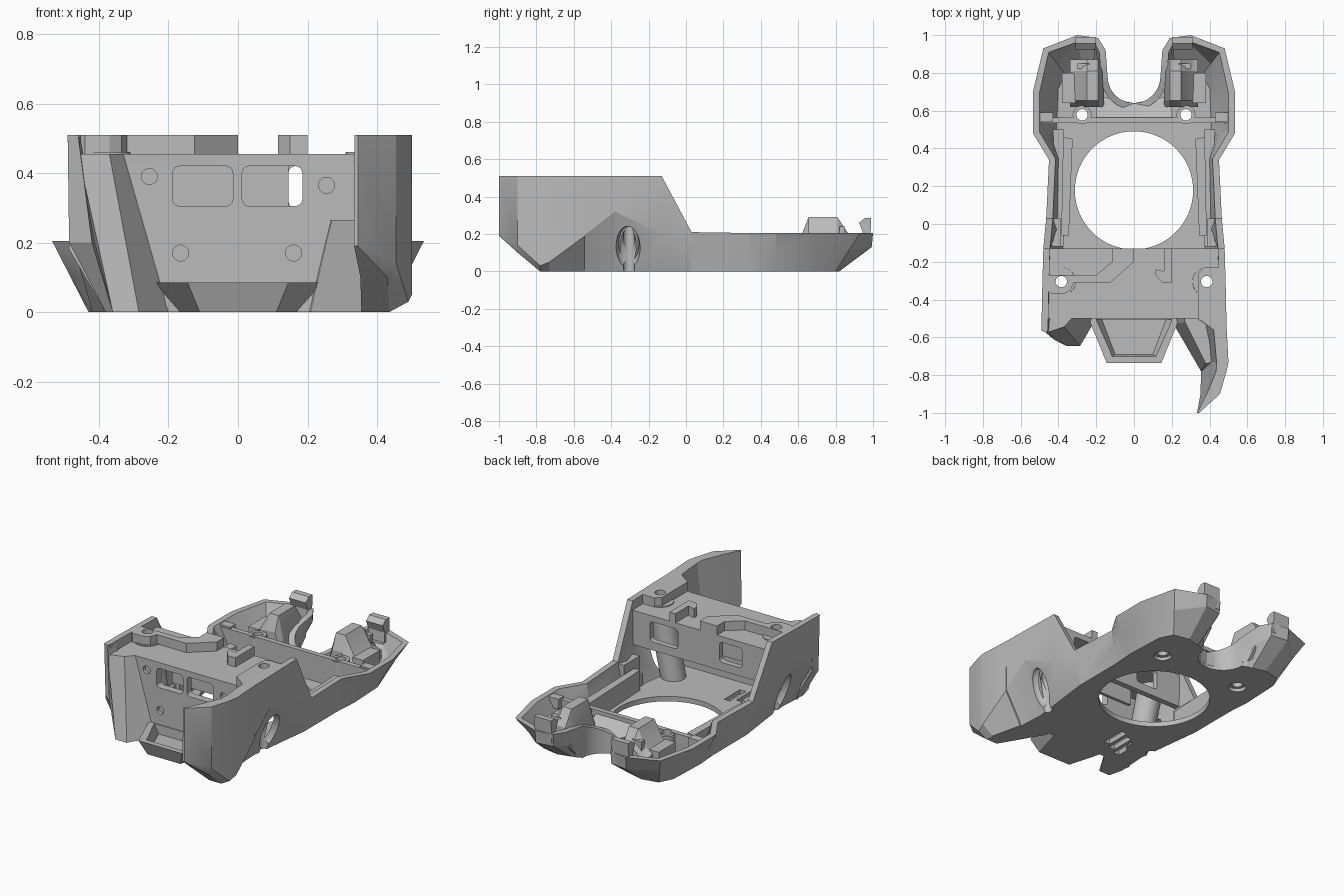
import bpy, bmesh, math
from mathutils import Vector

cube = bpy.data.objects.get("Cube")
if cube:
    bpy.data.objects.remove(cube, do_unlink=True)

grey = bpy.data.materials.new("plain grey")
grey.use_nodes = True
grey.diffuse_color = (0.5, 0.5, 0.5, 1)
grey.node_tree.nodes["Principled BSDF"].inputs["Base Color"].default_value = grey.diffuse_color
parts = []


def finish(name, bm):
    bmesh.ops.recalc_face_normals(bm, faces=bm.faces)
    mesh = bpy.data.meshes.new(name)
    bm.to_mesh(mesh)
    bm.free()
    obj = bpy.data.objects.new(name, mesh)
    bpy.context.collection.objects.link(obj)
    mesh.materials.append(grey)
    parts.append(obj)
    return obj


def loft(name, rings, side=1):
    """Closed solid through rings of equal length; side=-1 mirrors it in x."""
    bm = bmesh.new()
    rows = [[bm.verts.new((x * side, y, z)) for x, y, z in ring] for ring in rings]
    n = len(rows[0])
    for a, b in zip(rows, rows[1:]):
        for i in range(n):
            bm.faces.new((a[i], a[(i + 1) % n], b[(i + 1) % n], b[i]))
    bm.faces.new(rows[0])
    bm.faces.new(rows[-1])
    return finish(name, bm)


def mirrored(name, source):
    bm = bmesh.new()
    bm.from_mesh(source.data)
    for v in bm.verts:
        v.co.x = -v.co.x
    return finish(name, bm)


def plate(name, plan, low, high, side=1):
    return loft(name, [[(x, y, z) for x, y in plan] for z in (low, high)], side)


def rect(x0, x1, y0, y1):
    return [(x0, y0), (x1, y0), (x1, y1), (x0, y1)]


def circle(x, y, r, n=32):
    return [(x + r * math.cos(i * math.tau / n), y + r * math.sin(i * math.tau / n)) for i in range(n)]


def rounded(x0, x1, y0, y1, r=0.02):
    pts = []
    for k, (x, y) in enumerate(rect(x0 + r, x1 - r, y0 + r, y1 - r)):
        for j in range(5):
            a = math.pi * (1 + k / 2 + j / 8)
            pts.append((x + r * math.cos(a), y + r * math.sin(a)))
    return pts


def along_y(name, profile, y0, y1):
    return loft(name, [[(x, y, z) for x, z in profile] for y in (y0, y1)])


def cut(targets, cutter):
    """Carve the cutter out of each target, then discard it."""
    cutter.hide_render = True
    parts.remove(cutter)
    for obj in targets:
        mod = obj.modifiers.new("cut", "BOOLEAN")
        mod.operation, mod.solver, mod.object = "DIFFERENCE", "EXACT", cutter
        bpy.context.view_layer.update()
        graph = bpy.context.evaluated_depsgraph_get()
        mesh = bpy.data.meshes.new_from_object(obj.evaluated_get(graph))
        obj.modifiers.clear()
        obj.data = mesh
    bpy.data.objects.remove(cutter, do_unlink=True)


# Outer shell stations: top x, y, z, then bottom x, y, then crease height
stations = [
    (.49, -.56, .51, .38, -.56, .18), (.487, -.38, .51, .37, -.38, .32),
    (.48, -.13, .51, .40, -.13, .2), (.465, .03, .21, .42, .03, .02),
    (.45, .34, .205, .42, .34, .1), (.535, .48, .205, .43, .48, .1),
    (.535, .7, .205, .42, .72, .1), (.48, .93, .205, .38, .8, .11),
    (.3, 1, .205, .28, .82, .13), (.19, .985, .205, .2, .8, .13),
    (.15, .92, .205, .165, .79, .1), (.14, .78, .19, .14, .78, .1)]
for step in range(1, 7):
    a = step * math.pi / 12
    x, y = .14 * math.cos(a), .78 - .14 * math.sin(a)
    stations.append((x, y, .19 - .015 * step, x, y, .05))


def shell_rings(thick=.035):
    tops = [Vector(s[:3]) for s in stations]
    rings = []
    for i, (xt, yt, zt, xb, yb, zm) in enumerate(stations):
        t = tops[min(i + 1, len(tops) - 1)] - tops[max(i - 1, 0)]
        inward = Vector((-t.y, t.x, 0)).normalized() * thick
        k = .96 if zm > .12 else zm / zt
        outer = [Vector((xb, yb, 0)),
                 Vector((xb + (xt - xb) * k, yb + (yt - yb) * k, zm)), tops[i]]
        rings.append(outer + [p + inward for p in reversed(outer)])
    return rings


# Each side is a tall front wall and a low rear arm, meeting at one station
rings = shell_rings()
front_shell = loft("right_front_shell", rings[:4], -1)
for w, s in (("left", 1), ("right", -1)):
    loft(f"{w}_rear_arm", rings[3:], s)

# Floor with the round opening and vents
edge = [(.2, -.5)] + [s[3:5] for s in stations]
floor = plate("floor", edge + [(-x, y) for x, y in reversed(edge[:-1])], 0, .03)
cut([floor], plate("opening_cutter", circle(0, .178, .313, 64), -.1, .1))
for i in range(3):
    x, y = -.115 - .06 * i, -.3 - .03 * i
    cut([floor], plate("vent_cutter", rect(x - .02, x + .02, y - .075, y + .075), -.1, .1))

# Front box: deck, walls and inner baffle
deck = plate("deck", [(-.46, -.53), (-.35, -.5), (.33, -.5), (.42, -.56), (.47, -.56),
                      (.465, -.13), (-.465, -.13), (-.475, -.53)], .42, .455)
front_wall = along_y("front_wall", [(-.36, 0), (.36, 0), (.42, .455), (-.42, .455)], -.5, -.455)
back_wall = along_y("back_wall", [(-.44, .25), (.44, .25), (.46, .455), (-.46, .455)], -.165, -.13)
plate("inner_baffle", rect(-.22, .145, -.31, -.29), .25, .43)
for x0, x1 in ((-.188, -.015), (.012, .185)):
    cut([front_wall], along_y("window_cutter", rounded(x0, x1, .305, .42), -.6, -.4))
for x0, x1 in ((-.28, -.13), (.145, .33)):
    cut([back_wall], along_y("window_cutter", rounded(x0, x1, .3, .42), -.2, -.1))
for x, z in ((-.255, .39), (.255, .365), (-.165, .17), (.16, .17)):
    cut([front_wall], along_y("screw_cutter", circle(x, z, .023, 20), -.6, -.48))

# Screw column with a scoop on the outside, copied to the other side
column = loft("right_screw_column", [[(x, y, 0) for x, y in circle(.295, -.31, .07)],
                                     [(x, y, .46) for x, y in circle(.385, -.305, .075)]], -1)
scoop = []
for i in range(1, 16):
    a = math.pi * i / 16
    z = .13 - .115 * math.cos(a)
    scoop.append([(x, y, z) for x, y in circle(.4 + .2 * z, -.31, .065 * math.sin(a))])
cut([front_shell, column], loft("scoop_cutter", scoop, -1))
cut([deck, column, floor, front_shell], plate("hole_cutter", circle(.385, -.305, .03), -.1, .6, -1))
cut([deck, floor], plate("hole_cutter", circle(.385, -.305, .03), -.1, .6))
mirrored("left_front_shell", front_shell)
mirrored("left_screw_column", column)

# Raised rim and hook on the deck
plate("deck_rim", [(-.47, -.27), (-.2, -.27), (-.115, -.2), (-.115, -.13), (0, -.13), (0, -.2),
                   (-.125, -.31), (-.32, -.31), (-.335, -.35), (-.37, -.37), (-.44, -.37),
                   (-.47, -.34)], .45, .51)
cut(parts[-1:], plate("hole_cutter", circle(-.385, -.305, .03), .4, .6))
plate("deck_hook", [(.115, -.27), (.15, -.31), (.2, -.31), (.2, -.13), (.16, -.13),
                    (.16, -.25), (.115, -.24)], .45, .51)
plate("left_deck_boss", [(.34, -.5), (.34, -.26), (.37, -.23), (.47, -.23), (.47, -.56), (.42, -.56)], .45, .51)
cut(parts[-1:], plate("hole_cutter", circle(.385, -.305, .03), .4, .6))

# Long left horn: y, outer x, top inner x, low inner x, low outer x, crease z, low z
horn = [(-1, .345, .335, .334, .344, .2, .19), (-.9, .455, .385, .352, .43, .14, .1),
        (-.78, .49, .435, .355, .435, .03, 0), (-.73, .5, .437, .38, .43, .05, 0),
        (-.54, .49, .42, .34, .385, .19, 0)]
loft("left_horn", [[(xo, y, .51), (xo, y, zm), (xl, y, zb), (xi, y, zb), (xt, y, .51)]
                   for y, xo, xt, xi, xl, zm, zb in horn])
loft("left_cheek", [[(.2, -.47, 0), (.21, -.53, 0), (.355, -.78, 0), (.4, -.76, 0), (.36, -.47, 0)],
                    [(.265, -.47, .265), (.27, -.52, .265), (.38, -.74, .265),
                     (.46, -.72, .265), (.45, -.47, .265)]])

# Short right wing
loft("right_wing", [[(-.385, -.5, 0), (-.36, -.645, 0), (-.285, -.645, 0), (-.2, -.5, 0)],
                    [(-.487, -.5, .455), (-.46, -.575, .455), (-.37, -.545, .455), (-.33, -.5, .455)]])
loft("right_wing_flank", [[(-.37, -.5, 0), (-.38, -.56, 0), (-.36, -.645, 0), (-.33, -.5, 0)],
                          [(-.485, -.5, .2), (-.485, -.56, .2), (-.42, -.615, .2), (-.4, -.5, .2)],
                          [(-.489, -.5, .51), (-.49, -.565, .51), (-.46, -.577, .51), (-.455, -.5, .51)]])

# Front tray
tray = loft("front_tray", [[(-.17, -.49, 0), (-.11, -.7, 0), (.11, -.7, 0), (.17, -.49, 0)],
                           [(-.245, -.49, .085), (-.145, -.735, .085), (.145, -.735, .085), (.245, -.49, .085)]])
cut([tray], loft("tray_cutter", [[(-.17, -.505, .03), (-.1, -.69, .03), (.1, -.69, .03), (.17, -.505, .03)],
                                 [(-.21, -.505, .1), (-.12, -.705, .1), (.12, -.705, .1), (.21, -.505, .1)]]))

# Crossbar, flared with the side walls, and the sloped apron behind it
bar = along_y("crossbar", [(-.42, .02), (.42, .02), (.5, .19), (-.5, .19)], .535, .565)
loft("notch_apron", [[(x, .56, .02), (x, .56, .17), (x, .64 + abs(x) * .2, .1), (x, .64 + abs(x) * .2, .02)]
                     for x in (-.2, 0, .2)])

for s in (1, -1):
    # Crossbar bosses with counterbored holes, side rails and stepped ledges
    boss = plate("crossbar_boss", circle(.275, .578, .05, 24), .02, .185, s)
    cut([boss, bar, floor], plate("hole_cutter", circle(.275, .578, .03, 24), -.1, .3, s))
    cut([floor], plate("counterbore_cutter", circle(.275, .578, .05, 24), -.1, .022, s))
    plate("bar_end", rect(.43, .5, .54, .59), .14, .2, s)
    plate("side_rail", [(.345, -.06), (.385, -.06), (.375, .46), (.325, .45)], .02, .15, s)
    plate("side_ledge", [(.37, -.12), (.4, -.12), (.42, .03), (.42, .34), (.43, .5), (.37, .5)], .02, .1, s)
    plate("rail_stop", rect(.39, .435, -.12, .03), .09, .2, s)
    # Rear pod, faceted and tapered at both ends
    pod = [(.16, 0), (.16, .5), (.19, 1), (.25, 1), (.31, .6), (.34, .5), (.34, 0)]
    loft("rear_pod", [[(x, y, low + (high - low) * z) for x, z in pod]
                      for y, low, high in ((.62, .02, .2), (.655, .02, .29), (.81, .03, .29), (.87, .09, .2))], s)
    plate("pod_step", rect(.31, .38, .64, .8), .02, .18, s)
    plate("pod_latch", rect(.235, .3, .82, .85), .1, .24, s)
    # Tip hook
    loft("tip_hook", [[(x, y, z) for y, z in ((.94, .15), (.945, .21), (.925, .26), (.955, .285),
                                              (.99, .285), (.985, .15))] for x in (.2, .31)], s)

# Flat facets with soft round holes
bpy.ops.object.select_all(action="DESELECT")
for obj in parts:
    obj.select_set(True)
bpy.context.view_layer.objects.active = parts[0]
bpy.ops.object.shade_smooth_by_angle(angle=math.radians(20))
